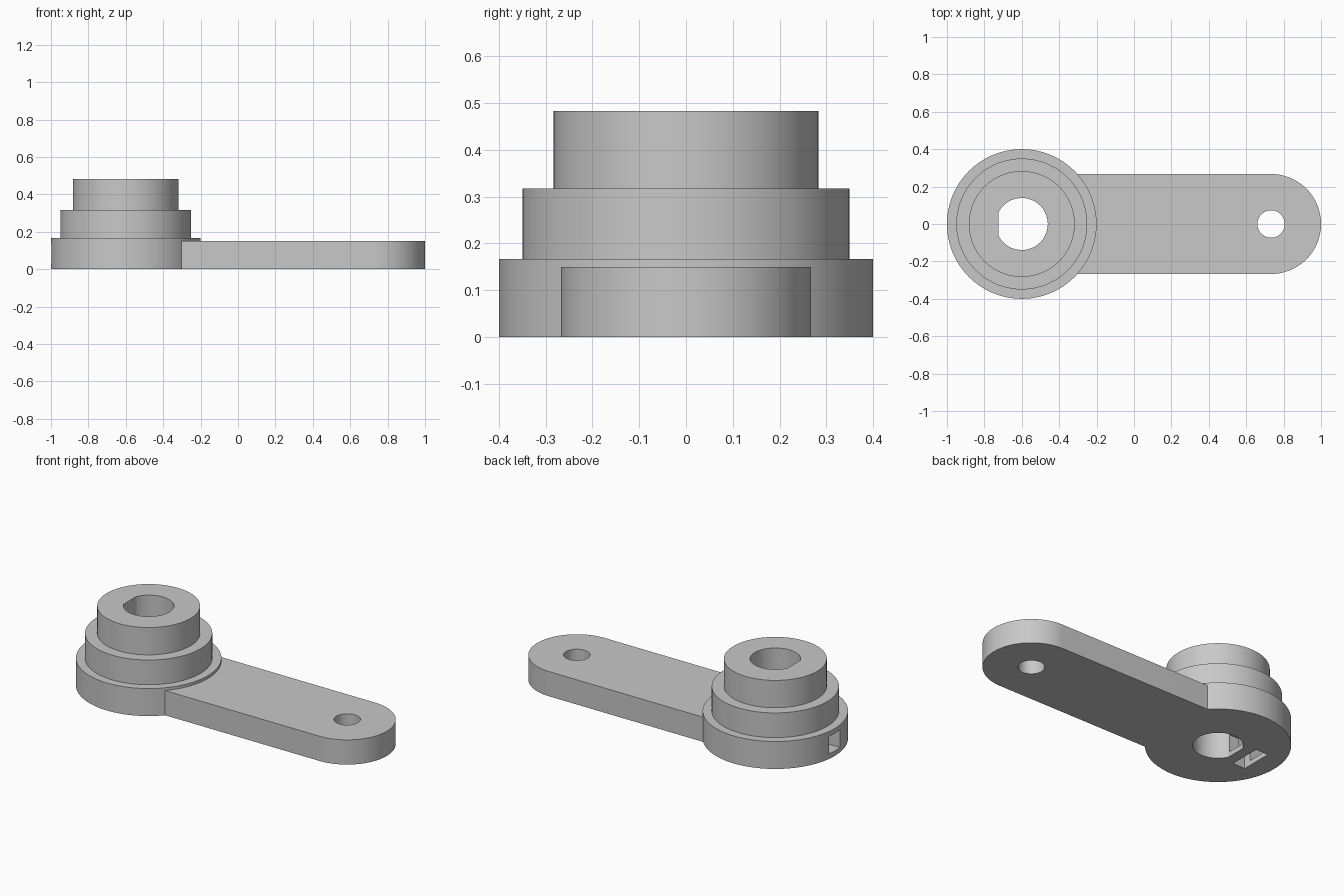
import bpy, bmesh
from math import cos, sin, pi, acos, radians

cube = bpy.data.objects.get("Cube")
if cube:
    bpy.data.objects.remove(cube, do_unlink=True)

HUB_X = -0.6       # hub axis
TIP_X = 0.733      # centre of the rounded arm end
SEGMENTS = 128

grey = bpy.data.materials.new("grey plastic")
grey.use_nodes = True
colour = (0.58, 0.58, 0.58, 1)
grey.diffuse_color = colour
grey.node_tree.nodes["Principled BSDF"].inputs["Base Color"].default_value = colour


def finish(name, bm):
    bmesh.ops.recalc_face_normals(bm, faces=bm.faces[:])
    mesh = bpy.data.meshes.new(name)
    bm.to_mesh(mesh)
    bm.free()
    mesh.materials.append(grey)
    obj = bpy.data.objects.new(name, mesh)
    bpy.context.collection.objects.link(obj)
    return obj


def arc(cx, r, start, end, n):
    step = (end - start) / n
    return [(cx + r * cos(start + i * step), r * sin(start + i * step)) for i in range(n + 1)]


def prism(name, outline, z0, z1):
    """Extrude a flat outline from z0 to z1."""
    bm = bmesh.new()
    face = bm.faces.new([bm.verts.new((x, y, z0)) for x, y in outline])
    top = bmesh.ops.extrude_face_region(bm, geom=[face])
    verts = [v for v in top["geom"] if isinstance(v, bmesh.types.BMVert)]
    bmesh.ops.translate(bm, verts=verts, vec=(0, 0, z1 - z0))
    return finish(name, bm)


def box(name, x0, x1, half_y, z0, z1):
    return prism(name, [(x0, -half_y), (x1, -half_y), (x1, half_y), (x0, half_y)], z0, z1)


def turned(name, cx, profile):
    """Stack rings of (radius, z) into a closed turned solid."""
    bm = bmesh.new()
    rings = [[bm.verts.new((x, y, z)) for x, y in arc(cx, r, 0, 2 * pi, SEGMENTS)[:-1]]
             for r, z in profile]
    for low, high in zip(rings, rings[1:]):
        for i in range(SEGMENTS):
            j = (i + 1) % SEGMENTS
            bm.faces.new((low[i], low[j], high[j], high[i]))
    bm.faces.new(rings[0])
    bm.faces.new(rings[-1])
    return finish(name, bm)


def combine(target, other, operation):
    """Apply a boolean and discard the helper."""
    other.hide_render = True
    mod = target.modifiers.new(operation.lower(), 'BOOLEAN')
    mod.operation = operation
    mod.solver = 'EXACT'
    mod.object = other
    bpy.context.view_layer.objects.active = target
    bpy.ops.object.modifier_apply(modifier=mod.name)
    bpy.data.objects.remove(other, do_unlink=True)


# Stepped hub joined to the round-ended arm
lever = turned("lever_arm_with_hub", HUB_X,
               [(0.4, 0), (0.4, 0.167), (0.35, 0.167), (0.35, 0.317),
                (0.283, 0.317), (0.283, 0.483)])
arm_outline = [(HUB_X, -0.267)] + arc(TIP_X, 0.267, -pi / 2, pi / 2, 64) + [(HUB_X, 0.267)]
combine(lever, prism("arm", arm_outline, 0, 0.15), 'UNION')

# D-shaped shaft bore, flat towards the outer end
flat = acos(-0.125 / 0.139)
combine(lever, prism("bore", arc(HUB_X, 0.139, -flat, flat, 96), -0.1, 0.6), 'DIFFERENCE')

# Pin hole in the arm tip
combine(lever, turned("pin_hole", TIP_X, [(0.073, -0.1), (0.073, 0.3)]), 'DIFFERENCE')

# Square set-screw channel and nut slot open underneath
combine(lever, box("screw_channel", -1.1, HUB_X - 0.05, 0.053, 0.03, 0.137), 'DIFFERENCE')
combine(lever, box("nut_slot", HUB_X - 0.273, HUB_X - 0.19, 0.098, -0.1, 0.18), 'DIFFERENCE')

bpy.ops.object.select_all(action='DESELECT')
lever.select_set(True)
bpy.context.view_layer.objects.active = lever
bpy.ops.object.shade_smooth_by_angle(angle=radians(25))
